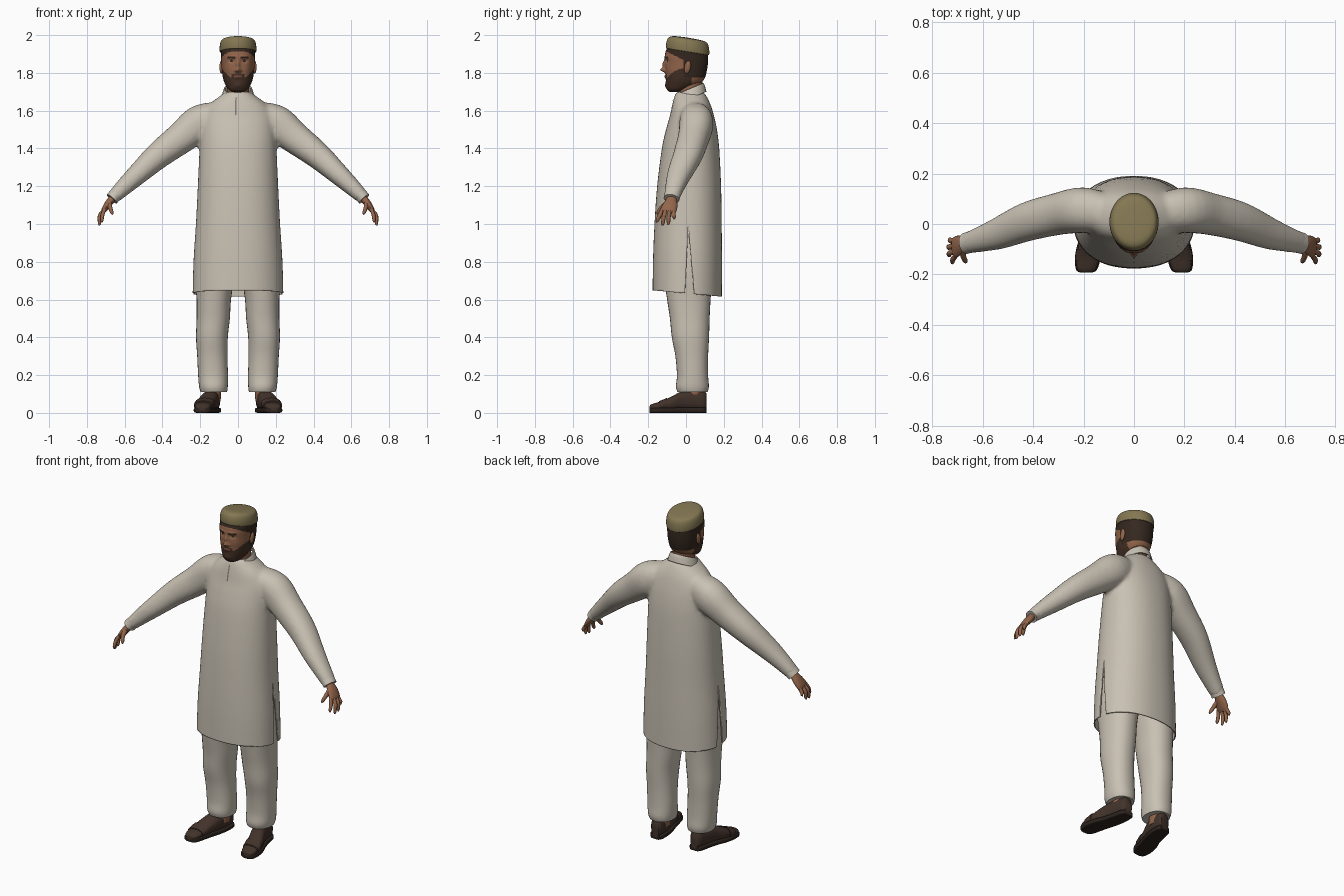
import bpy, bmesh
from math import cos, sin, pi, exp, radians
from mathutils import Vector as V

if "Cube" in bpy.data.objects:
    bpy.data.objects.remove(bpy.data.objects["Cube"])


def material(name, *rgb):
    m = bpy.data.materials.new(name)
    m.use_nodes = True
    m.diffuse_color = (*rgb, 1)
    m.node_tree.nodes["Principled BSDF"].inputs["Base Color"].default_value = (*rgb, 1)
    return m


cloth = material("cream cloth", .58, .53, .45)
fold = material("shaded cloth", .22, .2, .17)
skin = material("brown skin", .29, .13, .07)
hair = material("dark brown hair", .035, .021, .014)
beard_mat = material("beard brown", .055, .029, .018)
lip = material("lip brown", .17, .065, .045)
eye = material("eye white", .4, .33, .27)
wool = material("olive cap", .23, .185, .085)
leather = material("brown leather", .055, .033, .024)
rubber = material("dark sole", .024, .016, .012)


def resample(rows, k):
    """Catmull-Rom interpolation of parameter rows."""
    out = []
    for i in range(len(rows) - 1):
        quad = (rows[max(i - 1, 0)], rows[i], rows[i + 1], rows[min(i + 2, len(rows) - 1)])
        for s in range(k):
            t = s / k
            out.append([b + .5 * t * (c - a + t * (2*a - 5*b + 4*c - d + t * (3*(b - c) + d - a)))
                        for a, b, c, d in zip(*quad)])
    return out + [list(rows[-1])]


def stack(rows, k=4, tilt=0):
    """Rings up z from rows of z, centre x, half width, front y, back y."""
    return [(V((cx, (f + b) / 2, z + tilt * (f + b) / 2)), V((w, 0, 0)),
             V((0, (b - f) / 2, tilt * (b - f) / 2))) for z, cx, w, f, b in resample(rows, k)]


def tube(rows, side=1, k=4):
    """Rings along a path of x, y, z, thickness radius, y radius."""
    rows = resample(rows, k)
    pts = [V((side * r[0], r[1], r[2])) for r in rows]
    rings = []
    for i, r in enumerate(rows):
        d = (pts[min(i + 1, len(pts) - 1)] - pts[max(i - 1, 0)]).normalized()
        u = (V((0, 1, 0)) - d * d.y).normalized()
        rings.append((pts[i], u * r[4], d.cross(u) * r[3]))
    return rings


def spow(a, p):
    return (abs(a) ** (2 / p)) * (1 if a > 0 else -1)


def loft(name, parts, mat, n=32, power=2, caps=True, mirror=False):
    bm = bmesh.new()
    for rings in parts:
        loops = [[bm.verts.new(c + u * spow(cos(2*pi*i/n), power) + v * spow(sin(2*pi*i/n), power))
                  for i in range(n)] for c, u, v in rings]
        for lo, hi in zip(loops, loops[1:]):
            for i in range(n):
                bm.faces.new((lo[i - 1], lo[i], hi[i], hi[i - 1]))
        if caps:
            bm.faces.new(loops[0])
            bm.faces.new(loops[-1])
    bmesh.ops.recalc_face_normals(bm, faces=bm.faces)
    return finish(name, bm, mat, mirror)


def finish(name, bm, mat, mirror=False):
    me = bpy.data.meshes.new(name)
    bm.to_mesh(me)
    bm.free()
    me.materials.append(mat)
    me.shade_smooth()
    me.set_sharp_from_angle(angle=radians(50))
    ob = bpy.data.objects.new(name, me)
    bpy.context.collection.objects.link(ob)
    if mirror:
        ob.modifiers.new("Mirror", 'MIRROR')
    return ob


# Tunic: torso and sleeves fused into one soft surface
torso = [(.58, 0, .242, -.177, .19), (.8, 0, .236, -.175, .191), (1, 0, .223, -.167, .189),
         (1.2, 0, .213, -.153, .186), (1.4, 0, .204, -.128, .176), (1.5, 0, .2, -.106, .164),
         (1.57, 0, .19, -.086, .149), (1.63, 0, .155, -.073, .131), (1.68, 0, .092, -.06, .107),
         (1.7, 0, .068, -.05, .09)]
sleeve = [(.1, .04, 1.58, .07, .075), (.2, .055, 1.535, .096, .09), (.3, .04, 1.457, .084, .083),
          (.42, .01, 1.365, .071, .077), (.53, -.035, 1.265, .056, .064),
          (.6, -.058, 1.2, .046, .052), (.66, -.075, 1.142, .036, .042)]
tunic = loft("tunic", [stack(torso), tube(sleeve), tube(sleeve, -1)], cloth, 48, 2.2)
remesh = tunic.modifiers.new("Fuse", 'REMESH')
remesh.mode, remesh.voxel_size = 'VOXEL', .011
soft = tunic.modifiers.new("Soften", 'SMOOTH')
soft.factor, soft.iterations = .5, 6
fused = bpy.data.meshes.new_from_object(tunic.evaluated_get(bpy.context.evaluated_depsgraph_get()))
bpy.data.objects.remove(tunic)
bm = bmesh.new()
bm.from_mesh(fused)

# Open hem and side slits
bmesh.ops.bisect_plane(bm, geom=bm.verts[:] + bm.edges[:] + bm.faces[:], plane_co=(0, 0, .633),
                       plane_no=(0, .09, 1), clear_inner=True)
for slope in (-.05, .09):
    near = [f for f in bm.faces if f.calc_center_median().z < 1 and abs(f.calc_center_median().x) > .12]
    parts = {e for f in near for e in f.edges} | {v for f in near for v in f.verts}
    bmesh.ops.bisect_plane(bm, geom=near + list(parts), plane_co=(0, .012, .985), plane_no=(0, 1, slope))


def in_slit(p):
    drop = .985 - p.z
    return drop > 0 and abs(p.x) > .12 and -.05 * drop < p.y - .012 < .09 * drop


bmesh.ops.delete(bm, geom=[f for f in bm.faces if in_slit(f.calc_center_median())], context='FACES')
tunic = finish("tunic", bm, cloth)
tunic.data.materials.clear()
tunic.data.materials.append(cloth)
tunic.modifiers.new("Cloth", 'SOLIDIFY').thickness = .006

# Collar, cuffs and neck opening
collar = loft("collar", [stack([(1.655, 0, .09, -.064, .108), (1.69, 0, .08, -.057, .1),
                                (1.708, 0, .074, -.051, .092)], tilt=.42)], cloth, caps=False)
collar.modifiers.new("Cloth", 'SOLIDIFY').thickness = .007
loft("cuffs", [tube([(.642, -.07, 1.162, .036, .043), (.668, -.077, 1.133, .035, .042)])],
     cloth, mirror=True)
bm = bmesh.new()
bmesh.ops.create_grid(bm, x_segments=2, y_segments=16, size=1)
for v in bm.verts:
    v.co = (-.012 + v.co.x * .004, -.1, 1.63 + v.co.y * .05)
placket = finish("placket", bm, fold)
wrap = placket.modifiers.new("Lie on cloth", 'SHRINKWRAP')
wrap.target, wrap.offset = tunic, .003

# Trousers
loft("trouser_legs", [stack([(.11, .128, .07, -.045, .114), (.14, .13, .076, -.053, .121),
                             (.2, .132, .079, -.048, .117), (.3, .136, .08, -.056, .117),
                             (.4, .138, .084, -.075, .122), (.5, .131, .088, -.085, .125),
                             (.6, .128, .091, -.1, .13), (.75, .12, .104, -.12, .14),
                             (.95, .1, .1, -.12, .14)])], cloth, 32, 2.2, mirror=True)

# Shoes: rows of y, centre x, half width, top height
last = [(-.193, .19, .018, .036), (-.18, .188, .037, .047), (-.13, .182, .047, .062),
        (-.07, .168, .048, .09), (-.02, .15, .045, .115), (.04, .137, .042, .122),
        (.09, .132, .036, .118), (.108, .13, .024, .105)]


def foot(rows, low, grow, top=None):
    return [(V((cx, y, (low + (top or h)) / 2)), V((w + grow, 0, 0)),
             V((0, 0, ((top or h) - low) / 2))) for y, cx, w, h in resample(rows, 5)]


loft("shoe_uppers", [foot(last, .012, 0)], leather, 32, 2.4, mirror=True)
loft("shoe_soles", [foot(last, 0, .005, .028)], rubber, 32, 5, mirror=True)
strap = [(y, cx, w + .004, h + .005) for y, cx, w, h in resample(last, 4)[7:11]]
loft("shoe_straps", [foot(strap, .014, 0)], leather, 32, 2.4, mirror=True)
loft("ankles", [stack([(.06, .132, .04, -.01, .085), (.16, .132, .045, -.01, .09)])], skin, mirror=True)

# Hands
palm = [(.645, -.07, 1.165, .02, .026), (.668, -.076, 1.132, .02, .028), (.688, -.082, 1.105, .019, .038),
        (.708, -.092, 1.075, .015, .042), (.716, -.096, 1.058, .008, .036)]
digits = [tube(palm)]
for base_y, x, y, z in ((-.125, .722, -.155, 1.008), (-.105, .735, -.127, .992),
                        (-.085, .736, -.097, .996), (-.066, .731, -.066, 1.025)):
    digits.append(tube([(.706, base_y, 1.078, .009, .01), (x - .004, (base_y + y) / 2, 1.045, .01, .011),
                        (x - .002, y + .004, z + .012, .008, .009), (x, y, z, .003, .003)]))
digits.append(tube([(.68, -.1, 1.11, .013, .015), (.676, -.13, 1.085, .011, .012),
                    (.668, -.146, 1.062, .009, .01), (.664, -.15, 1.05, .003, .004)]))
loft("hands", digits, skin, 16, mirror=True)

# Neck and head
loft("neck", [stack([(1.62, 0, .062, -.045, .088), (1.7, 0, .058, -.045, .085),
                     (1.8, 0, .06, -.045, .09)])], skin)
head = loft("head", [stack([(1.698, 0, .025, -.085, -.035), (1.712, 0, .05, -.1, .01),
                            (1.74, 0, .068, -.106, .07), (1.77, 0, .079, -.107, .098),
                            (1.81, 0, .085, -.109, .11), (1.85, 0, .088, -.111, .116),
                            (1.89, 0, .09, -.112, .117), (1.93, 0, .089, -.1, .115),
                            (1.96, 0, .06, -.06, .08)], 12)], skin, 112, 2.2)

# Facial relief: x, z, x spread, z spread, forward offset
relief = [(0, 1.816, .011, .012, -.026), (0, 1.845, .009, .02, -.014), (.014, 1.811, .007, .007, -.008),
          (.034, 1.863, .016, .01, .009), (.03, 1.884, .022, .007, -.004), (0, 1.78, .02, .008, -.007),
          (0, 1.732, .02, .014, -.006), (.05, 1.82, .02, .02, -.003)]
for v in head.data.vertices:
    if v.co.y < -.03:
        x, z = abs(v.co.x), v.co.z
        v.co.y += sum(d * exp(-((x - cx) / sx) ** 2 - ((z - cz) / sz) ** 2) for cx, cz, sx, sz, d in relief)


def face_colour(p):
    x, y, z = abs(p.x), p.y, p.z
    if z > 1.775 and (y > -.012 or z > 1.862 - .5 * y):
        return 1
    if y < -.04:
        if x < .022 and abs(z - 1.78) < .006:
            return 3
        if .013 < x < .056 and abs(z - 1.883 + (x - .035) ** 2 * 6) < .0045:
            return 1
        if ((x - .034) / .014) ** 2 + ((z - 1.863) / .0055) ** 2 < 1:
            return 1 if abs(x - .034) < .006 else 4
        if x < .033 and 1.76 < z < 1.798 - x * .2:
            return 2
    return 2 if z < 1.765 + 8 * x * x and y < .03 else 0


for m in (hair, beard_mat, lip, eye):
    head.data.materials.append(m)
for f in head.data.polygons:
    f.material_index = face_colour(f.center)

# Ears
bm = bmesh.new()
bmesh.ops.create_uvsphere(bm, u_segments=16, v_segments=12, radius=1)
for v in bm.verts:
    v.co = (.088 + v.co.x * .01, .008 + v.co.y * .017 + v.co.z * .005, 1.83 + v.co.z * .034)
finish("ears", bm, skin, True)

# Cap
loft("cap", [stack([(1.913, 0, .094, -.104, .121), (1.917, 0, .097, -.106, .123), (1.94, 0, .097, -.105, .123),
                    (1.965, 0, .092, -.097, .118), (1.98, 0, .08, -.08, .106), (1.986, 0, .05, -.05, .075),
                    (1.988, 0, .005, .005, .015)], tilt=-.16)], wool, 48)
